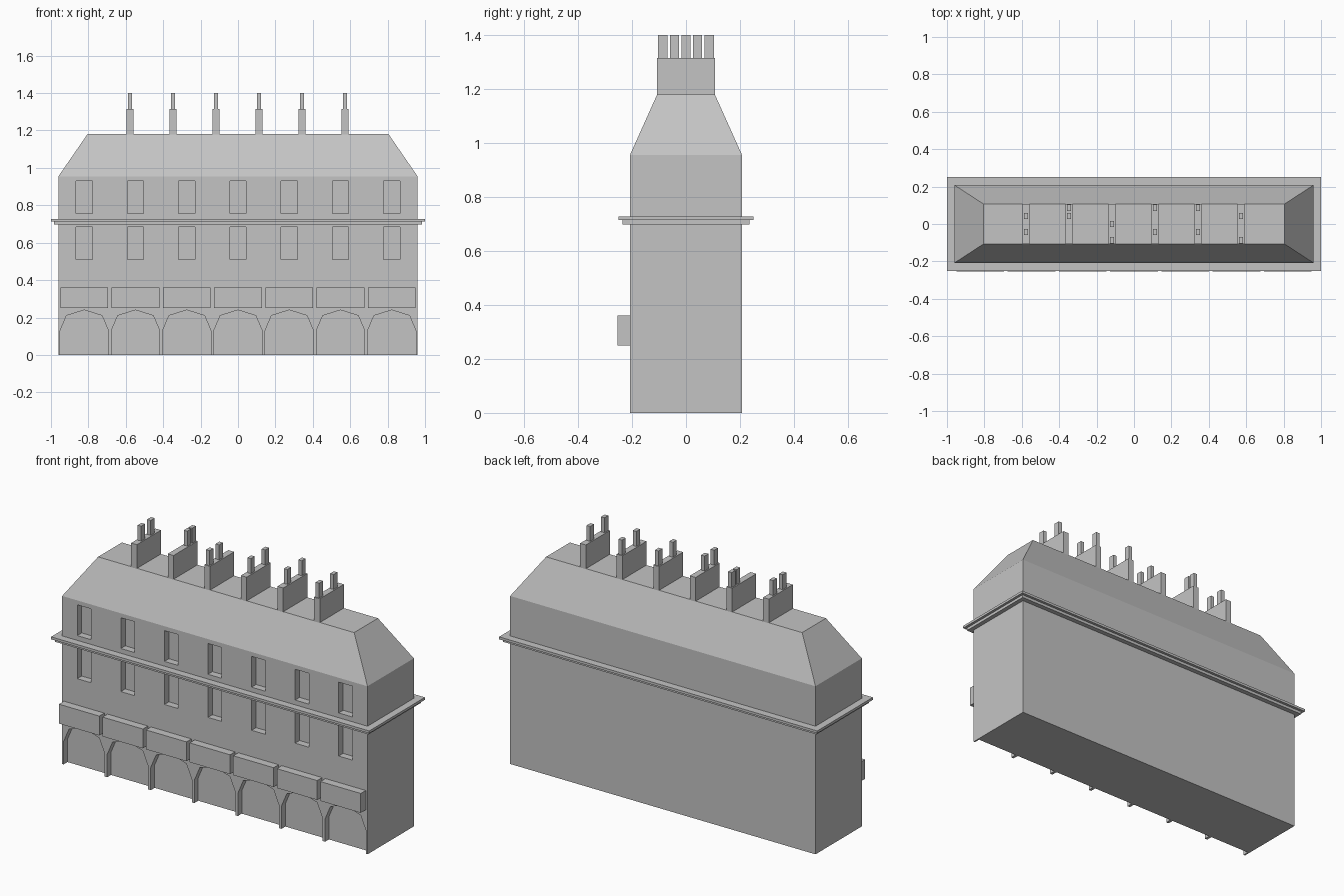
import bpy
import bmesh

cube = bpy.data.objects.get("Cube")
if cube:
    bpy.data.objects.remove(cube, do_unlink=True)

# One plain stone colour
stone = bpy.data.materials.new("stone_grey")
stone.use_nodes = True
GREY = (0.55, 0.55, 0.55, 1)
stone.diffuse_color = GREY
stone.node_tree.nodes["Principled BSDF"].inputs["Base Color"].default_value = GREY

BAY = 0.274
BAYS = [BAY * i for i in range(-3, 4)]
HALF_X, HALF_Y = 0.96, 0.208
FRONT = -HALF_Y


def finish(bm, name):
    bmesh.ops.recalc_face_normals(bm, faces=bm.faces)
    mesh = bpy.data.meshes.new(name)
    bm.to_mesh(mesh)
    bm.free()
    mesh.materials.append(stone)
    ob = bpy.data.objects.new(name, mesh)
    bpy.context.scene.collection.objects.link(ob)
    return ob


def loft(bm, rings):
    """Skin a stack of equal closed point rings and cap both ends."""
    loops = [[bm.verts.new(p) for p in ring] for ring in rings]
    n = len(loops[0])
    for a, b in zip(loops, loops[1:]):
        for i in range(n):
            j = (i + 1) % n
            bm.faces.new((a[i], a[j], b[j], b[i]))
    bm.faces.new(loops[0][::-1])
    bm.faces.new(loops[-1])


def rect(hx, hy, z, cx=0, cy=0):
    return [(cx + sx * hx, cy + sy * hy, z)
            for sx, sy in ((-1, -1), (1, -1), (1, 1), (-1, 1))]


def box(bm, cx, cy, hx, hy, z0, z1):
    loft(bm, [rect(hx, hy, z0, cx, cy), rect(hx, hy, z1, cx, cy)])


# Walls and hipped mansard roof
bm = bmesh.new()
loft(bm, [rect(HALF_X, HALF_Y, 0), rect(HALF_X, HALF_Y, 0.955),
          rect(0.805, 0.107, 1.18)])
building = finish(bm, "terrace_body")

# Cutters for the windows and the ground-floor arches
bm = bmesh.new()
ARCH = [(-0.129, -0.05), (0.129, -0.05), (0.129, 0.13), (0.095, 0.21),
        (0, 0.24), (-0.095, 0.21), (-0.129, 0.13)]
for x in BAYS:
    for z in (0.51, 0.755):
        box(bm, x, FRONT, 0.043, 0.04, z, z + 0.175)
    loft(bm, [[(x + px, FRONT + y, pz) for px, pz in ARCH]
              for y in (-0.05, 0.035)])
cutter = finish(bm, "opening_cutter")
cutter.hide_render = True

mod = building.modifiers.new("openings", "BOOLEAN")
mod.operation = "DIFFERENCE"
mod.solver = "EXACT"
mod.object = cutter
bpy.context.view_layer.update()
graph = bpy.context.evaluated_depsgraph_get()
carved = bpy.data.meshes.new_from_object(building.evaluated_get(graph))
building.modifiers.clear()
building.data = carved
bpy.data.objects.remove(cutter, do_unlink=True)

# Two-step cornice
bm = bmesh.new()
box(bm, 0, 0, 0.985, 0.235, 0.698, 0.714)
box(bm, 0, 0, 1.0, 0.25, 0.714, 0.728)
finish(bm, "cornice")

# Blank fascia boxes above the arches
bm = bmesh.new()
for x in BAYS:
    box(bm, x, FRONT - 0.022, 0.127, 0.023, 0.25, 0.36)
finish(bm, "shop_fascias")

# Chimney stacks, each with two pots in chosen slots
SLOTS = [(-1, 1), (1, 2), (-2, 0), (-1, 2), (-1, 2), (-2, 1)]
stacks, pots = bmesh.new(), bmesh.new()
for i, slots in enumerate(SLOTS):
    x = -0.578 + 0.23 * i
    box(stacks, x, 0, 0.018, 0.108, 1.17, 1.315)
    for s in slots:
        box(pots, x, s * 0.043, 0.011, 0.017, 1.31, 1.4)
finish(stacks, "chimney_stacks")
finish(pots, "chimney_pots")
